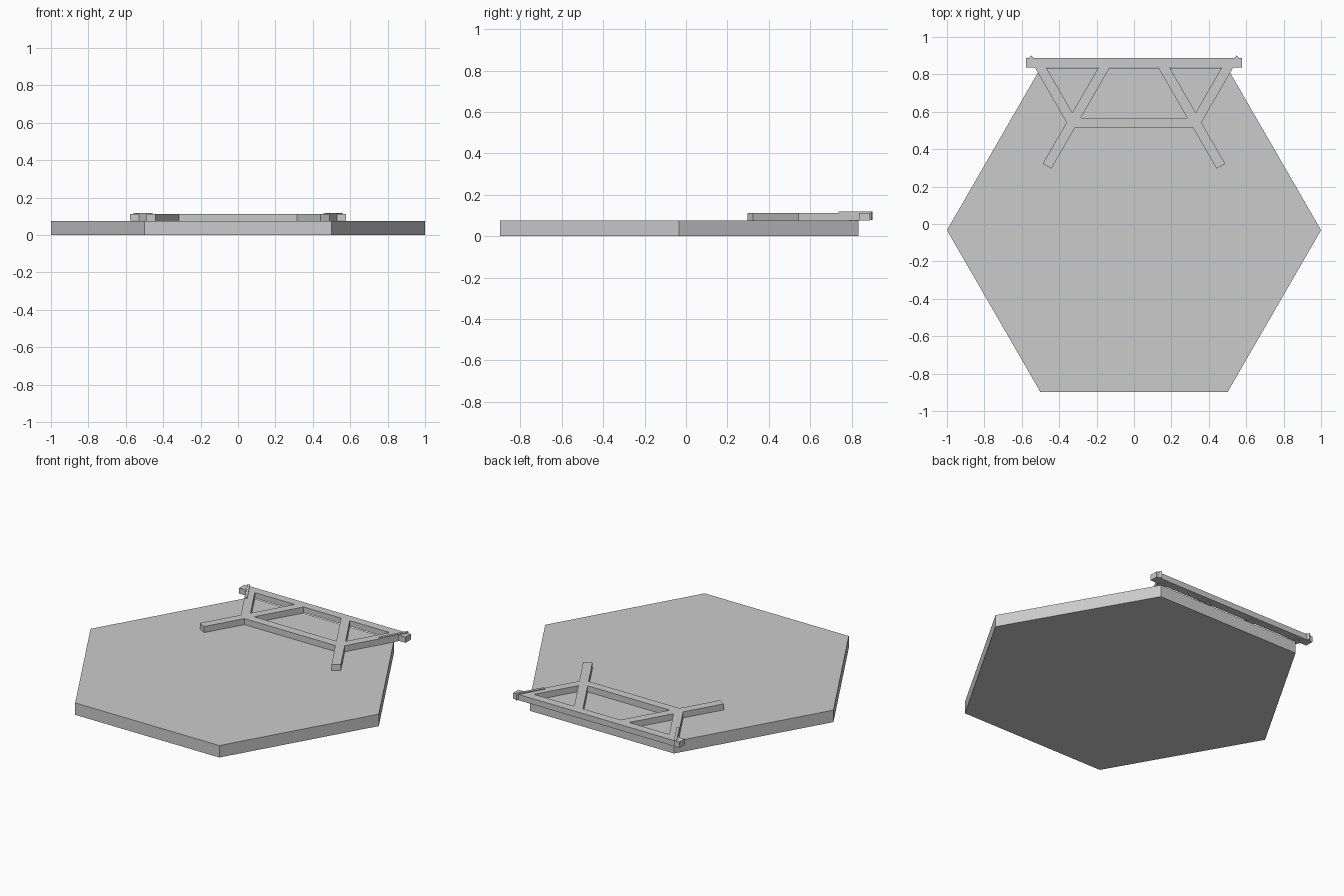
import bpy
import math
from mathutils import Vector

cube = bpy.data.objects.get("Cube")
if cube:
    bpy.data.objects.remove(cube)

grey = bpy.data.materials.new("plain grey")
grey.use_nodes = True
colour = (0.6, 0.6, 0.6, 1)
grey.diffuse_color = colour
grey.node_tree.nodes["Principled BSDF"].inputs["Base Color"].default_value = colour

SLAB_TOP = 0.075
FRAME_TOP = 0.113
BAR_WIDTH = 0.053


def bar(name, start, end, width=BAR_WIDTH, bottom=SLAB_TOP, top=FRAME_TOP):
    """Rectangular bar running between two points in plan."""
    a, b = Vector(start), Vector(end)
    run = b - a
    mid = (a + b) / 2
    bpy.ops.mesh.primitive_cube_add(
        size=1, location=(mid.x, mid.y, (bottom + top) / 2),
        rotation=(0, 0, math.atan2(run.y, run.x)))
    obj = bpy.context.object
    obj.name = name
    obj.scale = (run.length, width, top - bottom)
    bpy.ops.object.transform_apply(location=True, rotation=True, scale=True)
    obj.data.materials.append(grey)
    return obj


def merge(target, other):
    """Fuse one bar into another so the tops form a single surface."""
    mod = target.modifiers.new("union", "BOOLEAN")
    mod.operation = "UNION"
    mod.solver = "EXACT"
    mod.object = other
    bpy.context.view_layer.objects.active = target
    bpy.ops.object.modifier_apply(modifier=mod.name)
    bpy.data.objects.remove(other)


# Hexagonal slab with corners on the x axis
bpy.ops.mesh.primitive_cylinder_add(
    vertices=6, radius=1, depth=SLAB_TOP,
    location=(0, -0.033, SLAB_TOP / 2), rotation=(0, 0, math.radians(30)))
slab = bpy.context.object
slab.name = "hexagonal_slab"
slab.data.materials.append(grey)

# Truss frame: back beam, cross bar and two pairs of crossing legs
frame = bar("truss_frame", (-0.577, 0.862), (0.577, 0.862), bottom=0.077)
merge(frame, bar("cross_bar", (-0.329, 0.541), (0.329, 0.541)))
for side in (-1, 1):
    node = (side * 0.329, 0.541)
    merge(frame, bar("long_leg", (side * 0.465, 0.309), (side * 0.149, 0.855)))
    merge(frame, bar("short_leg", node, (side * 0.510, 0.855)))

# Thin raised fins along the outer edges of the short legs
for side, label in ((-1, "right"), (1, "left")):
    bar(label + "_fin", (side * 0.463, 0.740), (side * 0.553, 0.896),
        width=0.016, bottom=0.078, top=0.119)
